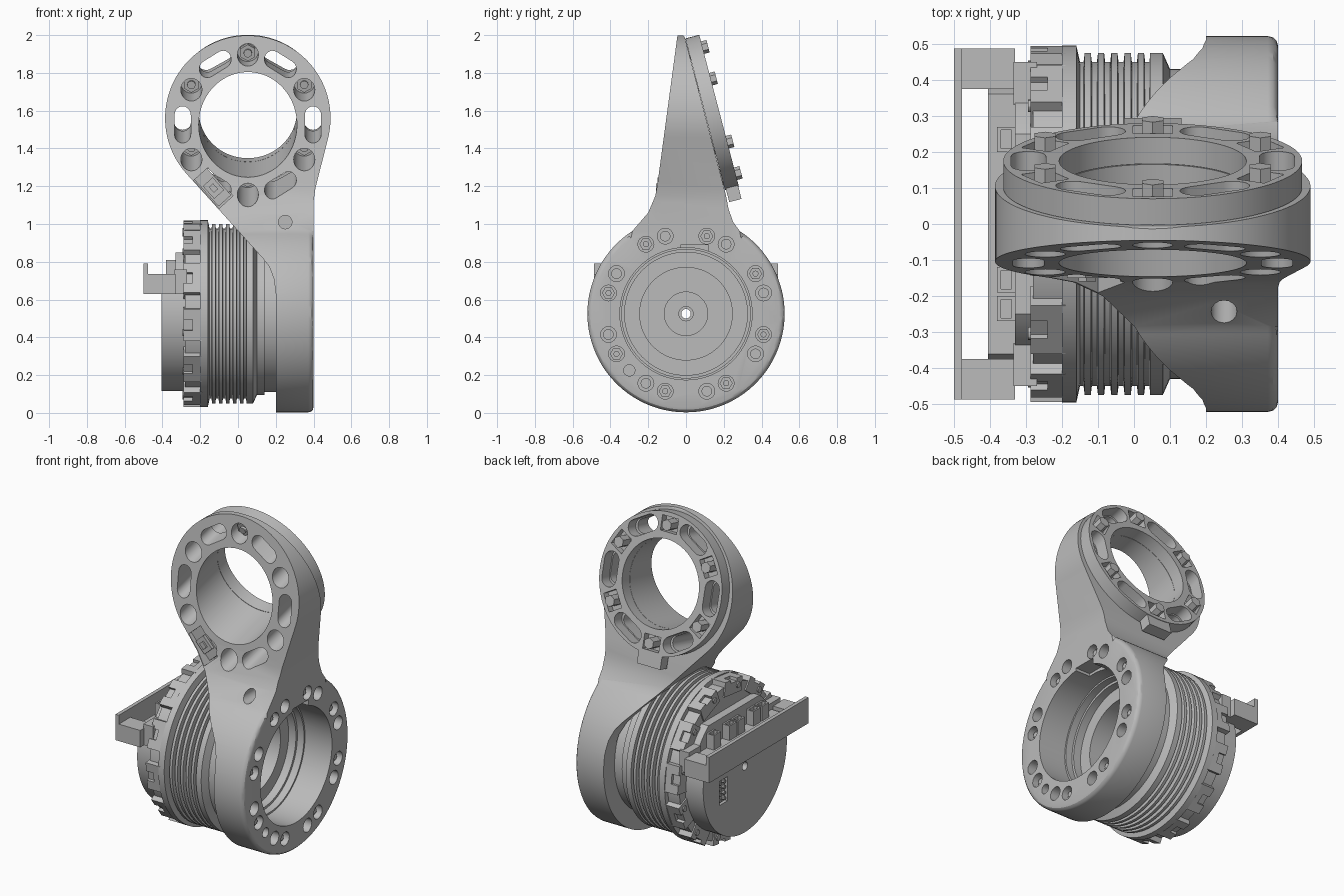
import bpy, bmesh, math
from math import pi, cos, sin, radians
from mathutils import Matrix, Vector

if "Cube" in bpy.data.objects:
    bpy.data.objects.remove(bpy.data.objects["Cube"])

grey = bpy.data.materials.new("light grey")
grey.use_nodes = True
grey.diffuse_color = (0.5, 0.5, 0.5, 1)
grey.node_tree.nodes["Principled BSDF"].inputs["Base Color"].default_value = (0.5, 0.5, 0.5, 1)

AXIS_Z, DISC_R = 0.525, 0.522                       # motor axis height, mounting disc radius
TO_X = Matrix(((0, 0, 1, 0), (1, 0, 0, 0), (0, 1, 0, 0), (0, 0, 0, 1)))   # local z -> x
HUB = Matrix.Translation((0, 0, AXIS_Z)) @ TO_X
TILT = Matrix.Translation((0.052, 0.175, 1.6)) @ Matrix.Rotation(radians(-75.35), 4, 'X')


def finish(name, bm):
    bmesh.ops.recalc_face_normals(bm, faces=bm.faces)
    me = bpy.data.meshes.new(name)
    bm.to_mesh(me)
    bm.free()
    me.materials.append(grey)
    ob = bpy.data.objects.new(name, me)
    bpy.context.collection.objects.link(ob)
    return ob


def prism(name, pts, lo, hi, m=Matrix()):
    """Outline in local xy, extruded from lo to hi along local z."""
    bm = bmesh.new()
    a = [bm.verts.new(m @ Vector((x, y, lo))) for x, y in pts]
    b = [bm.verts.new(m @ Vector((x, y, hi))) for x, y in pts]
    bm.faces.new(a)
    bm.faces.new(b)
    n = len(pts)
    for i in range(n):
        j = (i + 1) % n
        bm.faces.new((a[i], a[j], b[j], b[i]))
    return finish(name, bm)


def arc(cx, cy, r, a0, a1, n):
    return [(cx + r * cos(radians(a0 + (a1 - a0) * i / n)),
             cy + r * sin(radians(a0 + (a1 - a0) * i / n))) for i in range(n + 1)]


def disc(name, x, y, r, lo, hi, m=Matrix(), n=32):
    return prism(name, arc(x, y, r, 0, 360, n)[:-1], lo, hi, m)


def box(name, x, y, z, m=Matrix()):
    return prism(name, [(x[0], y[0]), (x[1], y[0]), (x[1], y[1]), (x[0], y[1])], z[0], z[1], m)


def lathe(name, profile, n=96):
    """Closed profile of (x, radius) spun round the motor axis."""
    bm = bmesh.new()
    rings = [[bm.verts.new((x, r * cos(2 * pi * i / n), AXIS_Z + r * sin(2 * pi * i / n)))
              for x, r in profile] for i in range(n)]
    k = len(profile)
    for i in range(n):
        a, b = rings[i], rings[(i + 1) % n]
        for j in range(k):
            bm.faces.new((a[j], a[(j + 1) % k], b[(j + 1) % k], b[j]))
    return finish(name, bm)


def boolean(ob, other, op='DIFFERENCE'):
    mod = ob.modifiers.new("cut", 'BOOLEAN')
    mod.operation, mod.object, mod.solver = op, other, 'EXACT'
    bpy.context.view_layer.objects.active = ob
    bpy.ops.object.modifier_apply(modifier=mod.name)
    bpy.data.objects.remove(other)


def spin(a):
    return TILT @ Matrix.Rotation(radians(a), 4, 'Z')


# Arm: side outline crossed with front outline
side = arc(0, AXIS_Z, DISC_R, 123, 417, 96)
side += [(0.25, 1.01), (0.225, 1.08), (0.212, 1.15), (-0.007, 1.99), (-0.015, 2.0), (-0.045, 2.0),
         (-0.15, 1.22), (-0.162, 1.15), (-0.2, 1.06)]
arm = prism("arm_housing", side, -0.6, 0.6, TO_X)
front = arc(0.052, 1.56, 0.438, -14, 222, 72)
front += [(0.13, 0.82), (0.165, 0.775), (0.19, 0.71), (0.2, 0.63), (0.2, -0.1), (0.4, -0.1), (0.4, 1.12), (0.41, 1.19)]
boolean(arm, prism("cutter", front, -1, 1, Matrix.Rotation(pi / 2, 4, 'X')), 'INTERSECT')

# Rounded outer rim of the mounting disc
bm = bmesh.new()
bm.from_mesh(arm.data)
rim = [e for e in bm.edges if all(abs(v.co.x - 0.4) < 1e-3 and
       abs(math.hypot(v.co.y, v.co.z - AXIS_Z) - DISC_R) < 1e-3 for v in e.verts)]
bmesh.ops.bevel(bm, geom=rim, offset=0.028, segments=3, profile=0.5, affect='EDGES')
bm.to_mesh(arm.data)
bm.free()

# Motor seat, bore and key notch
boolean(arm, disc("cutter", 0, 0, 0.425, -0.5, 0.2, HUB, 96))
boolean(arm, disc("cutter", 0, 0, 0.35, 0.1, 0.5, HUB, 96))
boolean(arm, box("cutter", (-0.03, 0.12), (0.25, 0.365), (0.3, 0.5), HUB))

# Screw pockets round the mounting disc, alternating hex and round heads
for q in range(4):
    for k, off in enumerate((15, 30, 60, 75)):
        a = radians(90 * q + off)
        y, z = 0.425 * cos(a), 0.425 * sin(a)
        boolean(arm, disc("cutter", y, z, 0.042, 0.32, 0.5, HUB, 16))
        if k % 2:
            disc("disc_bolt", y, z, 0.034, 0.3, 0.365, HUB, 6)
            disc("disc_bolt_tip", y, z, 0.016, 0.36, 0.38, HUB, 12)
        else:
            disc("disc_screw", y, z, 0.028, 0.3, 0.345, HUB, 16)
boolean(arm, disc("cutter", -0.3, -0.3, 0.03, 0.34, 0.5, HUB, 16))

# Tilted ring plate with bottom tab
plate = disc("ring_plate", 0, 0, 0.415, -0.076, 0, TILT, 96)
boolean(plate, box("cutter", (-0.08, 0.08), (0.36, 0.482), (-0.07, -0.003), TILT), 'UNION')
boolean(arm, disc("cutter", 0, 0, 0.26, -0.7, 0.3, TILT, 80))
boolean(plate, disc("cutter", 0, 0, 0.26, -0.7, 0.3, TILT, 80))

# Slots and bolt pockets alternate round the ring
slot = arc(0, 0.048, 0.043, 0, 180, 10) + arc(0, -0.048, 0.043, 180, 360, 10)
slot = [(x + 0.345, y) for x, y in slot]
wide = [(0.345 + (x - 0.345) * 1.12, y * 1.15) for x, y in slot]
for i in range(6):
    s, b = spin(60 * i), spin(60 * i + 30)
    boolean(arm, prism("cutter", slot, -0.7, 0.1, s))
    boolean(plate, prism("cutter", wide, -0.2, 0.1, s))
    boolean(arm, disc("cutter", 0.345, 0, 0.056, -0.7, -0.077, b, 24))
    boolean(plate, box("cutter", (0.3, 0.39), (-0.055, 0.055), (-0.045, 0.1), b))
    disc("ring_bolt", 0.345, 0, 0.034, -0.06, 0.03, b, 6)
    disc("ring_nut", 0.345, 0, 0.045, -0.11, -0.07, b, 6)
    disc("ring_bolt_tip", 0.345, 0, 0.022, -0.125, -0.1, b, 12)

# Cable hole in the neck and a clip in its pocket
boolean(arm, disc("cutter", 0.25, 1.01, 0.036, 0.1, 0.5, Matrix.Rotation(pi / 2, 4, 'X'), 16))
clip = Matrix.Translation((-0.13, -0.13, 1.19)) @ Matrix.Rotation(radians(48), 4, 'Y')
boolean(arm, box("cutter", (-0.1, 0.1), (-0.1, 0.05), (-0.05, 0.05), clip))
box("cable_clip_base", (-0.1, 0.09), (0.0, 0.06), (-0.045, 0.045), clip)
box("cable_clip", (-0.045, 0.045), (-0.02, 0.04), (-0.035, 0.035), clip)
box("cable_clip_pin", (-0.02, 0.02), (-0.03, 0.04), (-0.015, 0.015), clip)

# Motor body: flange, cooling fins, stepped front cavity, hollow shaft
body = [(-0.28, 0.025), (-0.28, 0.465), (-0.2, 0.465), (-0.2, 0.495), (-0.16, 0.495), (-0.15, 0.45)]
for i in range(5):
    x = -0.14 + 0.037 * i
    body += [(x, 0.45), (x + 0.003, 0.475), (x + 0.02, 0.475), (x + 0.023, 0.45)]
body += [(0.043, 0.45), (0.045, 0.475), (0.08, 0.475), (0.1, 0.43), (0.14, 0.43), (0.14, 0.415), (0.215, 0.415),
         (0.215, 0.34), (0.17, 0.34), (0.17, 0.325), (0.12, 0.325), (0.12, 0.245),
         (-0.04, 0.245), (-0.04, 0.115), (-0.06, 0.115), (-0.06, 0.04), (-0.03, 0.04), (-0.03, 0.025)]
lathe("motor_body", body)

# Raised blocks with screws round the rear flange
for i in range(12):
    m = HUB @ Matrix.Rotation(radians(30 * i + 7), 4, 'Z')
    block = box("flange_block", (0.4, 0.488), (-0.085, 0.085), (-0.288, -0.19), m)
    boolean(block, box("cutter", (0.47, 0.6), (-0.03, 0.03), (-0.3, -0.24), m))
    disc("flange_screw", 0.445, 0.045, 0.018, -0.295, -0.28, m, 12)

# Rear cap with a flat upper step, connectors and pin socket
cap = lathe("rear_cap", [(-0.405, 0.025), (-0.405, 0.41), (-0.27, 0.41), (-0.27, 0.025)])
boolean(cap, box("cutter", (-0.6, 0.6), (0.195, 0.6), (-0.6, -0.33), HUB))
boolean(cap, box("cutter", (-0.6, 0.6), (0.325, 0.6), (-0.6, -0.2), HUB))
boolean(cap, box("cutter", (0.17, 0.25), (-0.15, 0.0), (-0.5, -0.385), HUB))
for i in range(8):
    disc("socket_pin", 0.19 + 0.04 * (i % 2), -0.13 + 0.035 * (i // 2), 0.011, -0.4, -0.38, HUB, 8)
for y in (-0.235, -0.155, 0.0, 0.08, 0.235):
    plug = box("connector", (y - 0.035, y + 0.035), (0.18, 0.285), (-0.38, -0.32), HUB)
    boolean(plug, box("cutter", (y - 0.026, y + 0.026), (0.22, 0.4), (-0.37, -0.34), HUB))

# Rear handle: two arms and a thin lipped bar
for s in (-1, 1):
    y = sorted((0.375 * s, 0.487 * s))
    box("handle_arm", (-0.5, -0.33), y, (0.63, 0.735))
    y = sorted((0.33 * s, 0.45 * s))
    box("handle_foot", (-0.335, -0.27), y, (0.63, 0.76))
box("handle_bar", (-0.5, -0.477), (-0.487, 0.487), (0.63, 0.79))

# Smooth shading with sharp edges kept
for ob in bpy.context.scene.objects:
    ob.select_set(ob.type == 'MESH')
bpy.context.view_layer.objects.active = arm
bpy.ops.object.shade_smooth_by_angle(angle=radians(30))
